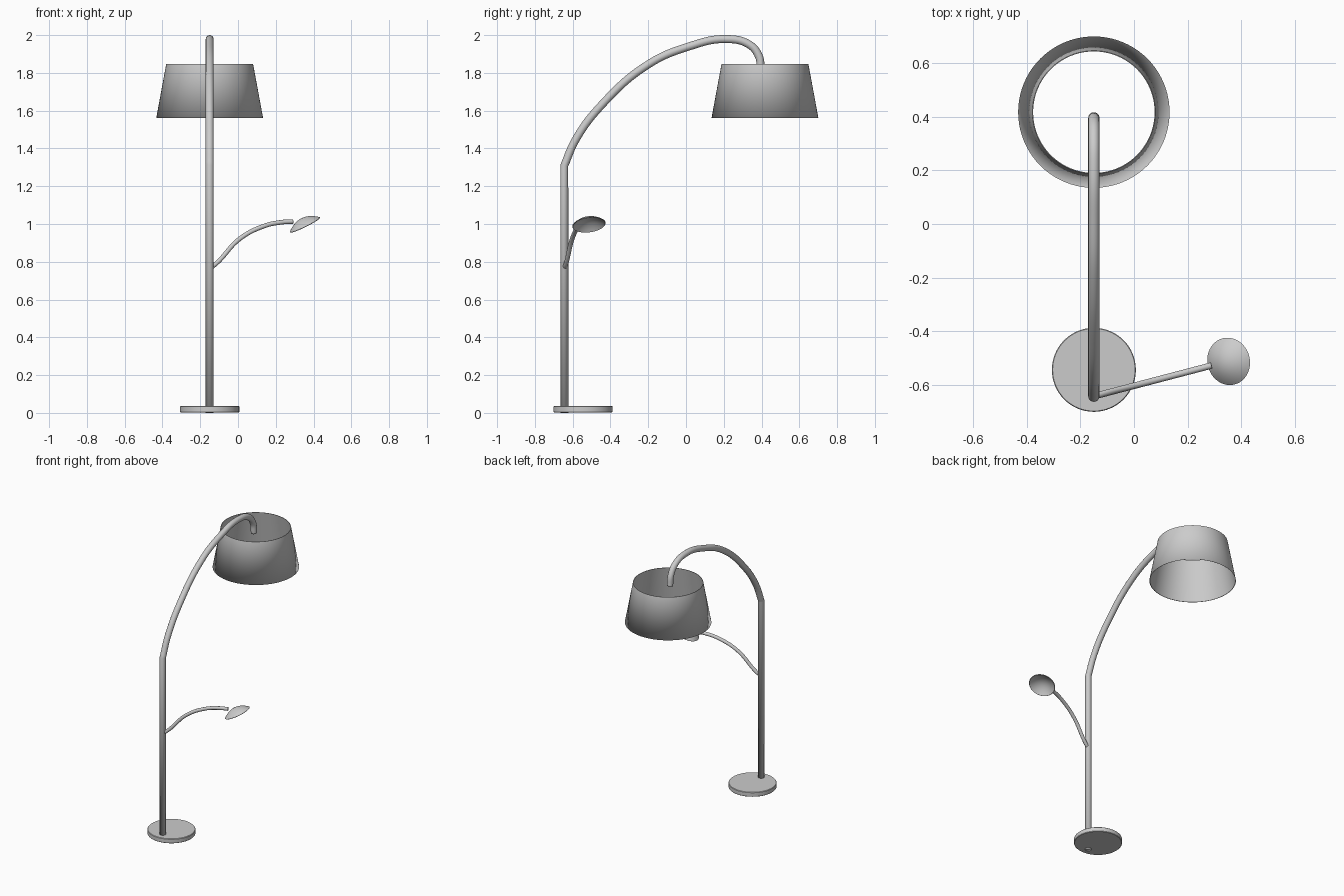
import bpy, math
from mathutils import Vector

if "Cube" in bpy.data.objects:
    bpy.data.objects.remove(bpy.data.objects["Cube"])

def tube(name, pts, radius, corners=()):
    """Capped round tube through points; corner indices keep straight handles."""
    cu = bpy.data.curves.new(name, 'CURVE')
    cu.dimensions = '3D'
    cu.bevel_depth = radius
    cu.bevel_resolution = 6
    cu.resolution_u = 10
    cu.use_fill_caps = True
    sp = cu.splines.new('BEZIER')
    sp.bezier_points.add(len(pts) - 1)
    for i, (bp, p) in enumerate(zip(sp.bezier_points, pts)):
        bp.co = p
        bp.handle_left_type = bp.handle_right_type = 'VECTOR' if i in corners else 'AUTO'
    ob = bpy.data.objects.new(name, cu)
    bpy.context.collection.objects.link(ob)
    return finish(ob, convert=True)

def lathe(name, profile, location, segments=64):
    """Spin an (r, z) profile around z; r = 0 makes a pole vertex."""
    verts, rings, faces = [], [], []
    for r, z in profile:
        n = 1 if r == 0 else segments
        rings.append([len(verts) + i for i in range(n)])
        verts += [(r * math.cos(2 * math.pi * i / segments),
                   r * math.sin(2 * math.pi * i / segments), z) for i in range(n)]
    for a, b in zip(rings, rings[1:]):
        for i in range(segments):
            j = (i + 1) % segments
            quad = [a[i % len(a)], a[j % len(a)], b[j % len(b)], b[i % len(b)]]
            faces.append(list(dict.fromkeys(quad)))
    me = bpy.data.meshes.new(name)
    me.from_pydata(verts, [], faces)
    ob = bpy.data.objects.new(name, me)
    bpy.context.collection.objects.link(ob)
    ob.location = location
    return finish(ob)

def finish(ob, convert=False):
    bpy.ops.object.select_all(action='DESELECT')
    ob.select_set(True)
    bpy.context.view_layer.objects.active = ob
    if convert:
        bpy.ops.object.convert(target='MESH')
        ob = bpy.context.object
    bpy.ops.object.shade_smooth_by_angle(angle=math.radians(35))
    return ob

X = -0.15          # plane of the main stem
POLE_Y = -0.644

# Round foot with slightly softened edges
lathe("base", [(0, 0.003), (0.154, 0.003), (0.157, 0.006), (0.157, 0.033),
               (0.154, 0.036), (0, 0.036)], (X, -0.545, 0))

# Upright pole flowing into the big arch
arch = [(POLE_Y, 0), (POLE_Y, 1.31), (-0.585, 1.445), (-0.456, 1.62), (-0.2, 1.845),
        (0.016, 1.94), (0.21, 1.979), (0.335, 1.95), (0.385, 1.89), (0.397, 1.815)]
tube("pole_and_arch", [(X, y, z) for y, z in arch], 0.021, corners=(0, 1))

# Open tapered drum shade: thin wall, no top or bottom
lathe("main_shade", [(0.283, 1.56), (0.23, 1.847), (0.227, 1.847),
                     (0.280, 1.56), (0.283, 1.56)], (X, 0.418, 0), 80)

# Reading-light branch
branch = [(0.0, 0.765), (0.035, 0.79), (0.165, 0.922), (0.30, 0.99), (0.39, 1.009), (0.455, 1.013)]
direction = Vector((0.44, 0.115, 0)).normalized()
start = Vector((X, POLE_Y, 0))
tube("reading_branch", [start + direction * d + Vector((0, 0, z)) for d, z in branch], 0.012)

# Shallow domed reading shade, hollow underneath, tilted along the branch
R, H, T = 0.089, 0.038, 0.003
outer = [(R * t, H * (1 - t * t) - 0.004) for t in (0, .15, .3, .45, .6, .75, .88, 1)]
inner = [(r * (1 - T / R), z - T) for r, z in reversed(outer)]
dome = lathe("reading_shade", outer + inner, (0.352, -0.514, 1.0), 48)
tilt = math.radians(27)
normal = -direction * math.sin(tilt) + Vector((0, 0, math.cos(tilt)))
dome.rotation_mode = 'QUATERNION'
dome.rotation_quaternion = Vector((0, 0, 1)).rotation_difference(normal)

# Consistent outward normals on every part
for ob in list(bpy.context.scene.objects):
    bpy.ops.object.select_all(action='DESELECT')
    ob.select_set(True)
    bpy.context.view_layer.objects.active = ob
    bpy.ops.object.mode_set(mode='EDIT')
    bpy.ops.mesh.select_all(action='SELECT')
    bpy.ops.mesh.remove_doubles(threshold=0.00005)
    bpy.ops.mesh.normals_make_consistent(inside=False)
    bpy.ops.object.mode_set(mode='OBJECT')
